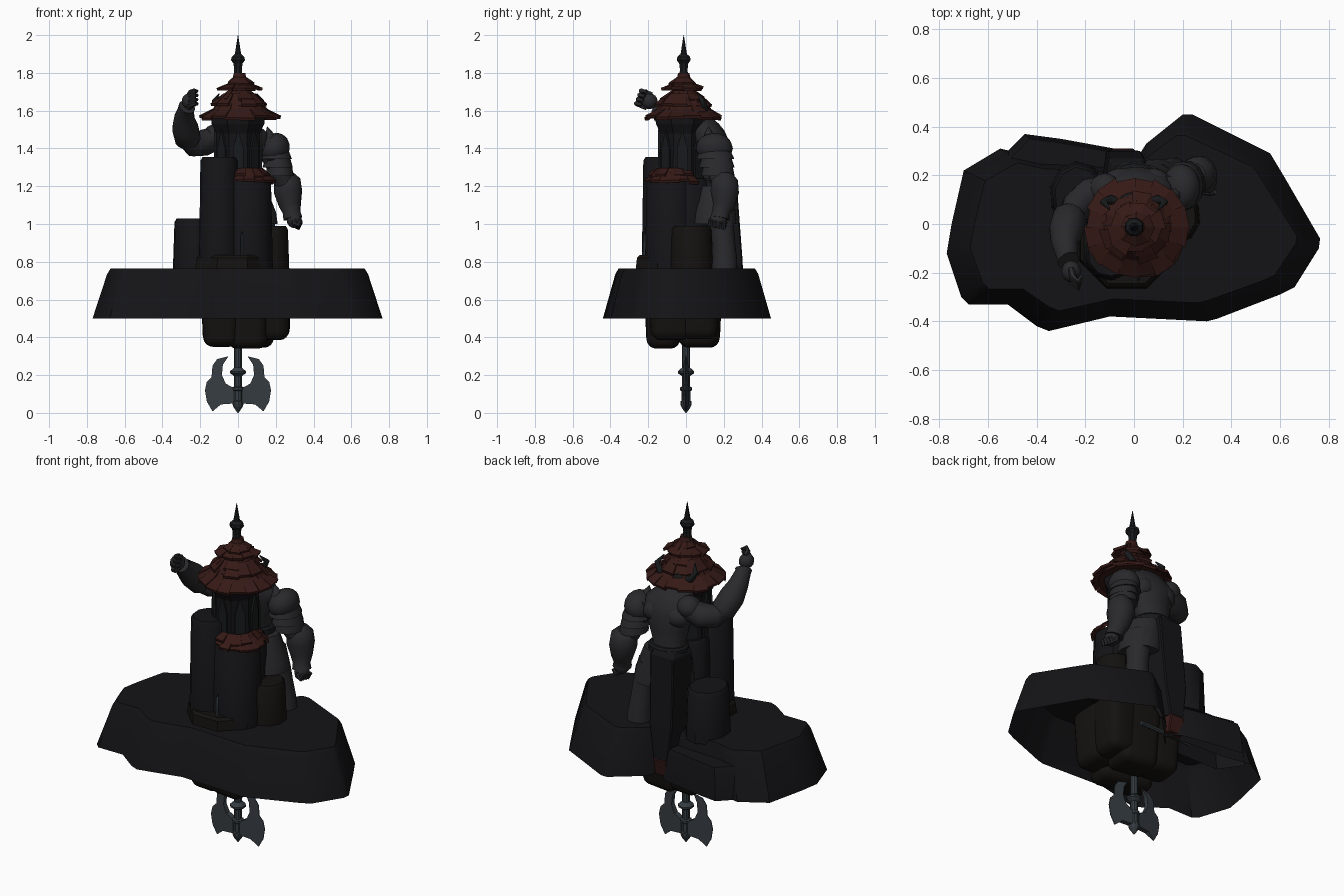
import bpy, bmesh, math, random
from math import sin, cos, pi, radians
from mathutils import Vector
random.seed(4)


def mat(name, c):
    m = bpy.data.materials.new(name)
    m.diffuse_color = (*c, 1)
    return m


STONE = mat("dark_stone", (0.007, 0.0065, 0.008))
ROCK = mat("brown_rock", (0.007, 0.006, 0.005))
ARMOUR = mat("armour", (0.022, 0.022, 0.025))
STEEL = mat("steel", (0.036, 0.046, 0.054))
RED = mat("red_tile", (0.036, 0.010, 0.008))
IRON = mat("iron", (0.009, 0.010, 0.011))


def finish(name, bm, m, smooth=0, bevel=0):
    bmesh.ops.recalc_face_normals(bm, faces=bm.faces)
    if bevel:
        es = [e for e in bm.edges if e.calc_face_angle(0) > radians(30)]
        bmesh.ops.bevel(bm, geom=es, offset=bevel, segments=1, affect='EDGES')
    for f in bm.faces:
        f.smooth = smooth > 0
    for e in bm.edges:
        e.smooth = e.calc_face_angle(0) < radians(smooth)
    me = bpy.data.meshes.new(name)
    bm.to_mesh(me)
    bm.free()
    me.materials.append(m)
    ob = bpy.data.objects.new(name, me)
    bpy.context.collection.objects.link(ob)
    return ob


def add_loft(bm, rings, caps=(True, True)):
    vs = [[bm.verts.new(p) for p in r] for r in rings]
    n = len(vs[0])
    for a, b in zip(vs, vs[1:]):
        for i in range(n):
            bm.faces.new((a[i], a[(i + 1) % n], b[(i + 1) % n], b[i]))
    if caps[0]:
        bm.faces.new(vs[0])
    if caps[1]:
        bm.faces.new(vs[-1])


def loft(name, rings, m, caps=(True, True), smooth=0, bevel=0):
    bm = bmesh.new()
    add_loft(bm, rings, caps)
    return finish(name, bm, m, smooth, bevel)


def ell(x, y, z, rx, ry=None, n=8, rot=0.4):
    ry = ry or rx
    return [(x + rx * cos(rot + 2 * pi * i / n), y + ry * sin(rot + 2 * pi * i / n), z) for i in range(n)]


def lathe(name, x, y, prof, m, n=8, smooth=0):
    return loft(name, [ell(x, y, z, r, n=n) for r, z in prof], m, smooth=smooth)


def tube(name, path, m, n=12, smooth=50):
    P = [Vector(p[:3]) for p in path]
    rings = []
    for i, p in enumerate(P):
        t = (P[min(i + 1, len(P) - 1)] - P[max(i - 1, 0)]).normalized()
        u = t.cross(Vector((0.3, 1, 0.1))).normalized()
        v = t.cross(u)
        rings.append([p + path[i][3] * (u * cos(2 * pi * k / n) + v * sin(2 * pi * k / n)) for k in range(n)])
    return loft(name, rings, m, smooth=smooth)


def ball(name, c, s, m, rot=(0, 0, 0), smooth=60, seg=16):
    bm = bmesh.new()
    bmesh.ops.create_uvsphere(bm, u_segments=seg, v_segments=seg // 2, radius=1)
    ob = finish(name, bm, m, smooth)
    ob.location, ob.scale, ob.rotation_euler = c, s, rot
    return ob


# floating cliff slab: hollow underneath, notched at the back
edge = [(-.77, -.12), (-.75, 0), (-.70, .22), (-.55, .31), (-.42, .28), (-.2, .27), (0, .25), (.05, .33),
        (.2, .45), (.24, .45), (.56, .29), (.62, .19), (.765, -.06), (.76, -.1), (.66, -.26), (.6, -.29),
        (.34, -.39), (.3, -.4), (-.1, -.38), (-.14, -.39), (-.35, -.44), (-.4, -.42), (-.52, -.33),
        (-.68, -.33), (-.71, -.3)]
loft("cliff_slab", [[(x * a, y * b, z) for x, y in edge]
                    for a, b, z in ((1, 1, .5), (.9, .85, .735), (.875, .81, .765))], STONE, (False, True), 40)
low = [(-.54, .28), (-.45, .37), (-.3, .35), (-.08, .31), (0, .24), (-.1, .15), (-.45, .15)]
loft("back_ledge", [[(-.27 + (x + .27) * s, .2 + (y - .2) * s, z) for x, y in low]
                    for s, z in ((1, .5), (.93, .66), (.88, .685))], STONE, (False, True), 40)

# rounded boulders hanging out of the hollow: x, y, lowest z, half sizes
for i, (x, y, z0, a, b) in enumerate(((-.09, -.12, .35, .105, .1), (.05, -.12, .34, .12, .095),
                                      (.19, -.08, .385, .09, .12), (-.09, .08, .36, .105, .11),
                                      (.07, .07, .345, .13, .115), (.195, .07, .39, .088, .11))):
    c = (.73 - z0) / 2
    bm = bmesh.new()
    bmesh.ops.create_cube(bm, size=2)
    for v in bm.verts:
        k = .86 if v.co.z < 0 else 1
        v.co = (v.co.x * a * k, v.co.y * b * k, v.co.z * c)
    bmesh.ops.bevel(bm, geom=bm.edges[:], offset=.05, segments=4, profile=.5, affect='EDGES')
    ob = finish(f"boulder_{i}", bm, ROCK, 40)
    ob.location = (x, y, z0 + c)
    ob.rotation_euler = (0, 0, random.uniform(-.15, .15))
tube("under_bar", [(-.18, .245, .515, .012), (.155, .245, .52, .012)], STEEL, 6, 0)

# hanging axe
lathe("axe_shaft", 0, 0, [(.003, 0), (.024, .03), (.03, .045), (.03, .06), (.024, .065), (.024, .115), (.031, .12),
                          (.031, .135), (.021, .14), (.021, .195), (.043, .21), (.043, .22), (.021, .24),
                          (.021, .6)], STEEL, 10)
half = [(.02, .05), (.09, .045), (.135, .008), (.165, .06), (.175, .12), (.165, .165), (.14, .19), (.135, .25),
        (.11, .285), (.05, .30), (.08, .255), (.085, .2), (.065, .155), (.02, .13)]
thick = [.016, .014, .002, .002, .002, .002, .002, .002, .002, .002, .012, .014, .016, .016]
for s, side in ((-1, "left"), (1, "right")):
    loft(f"axe_blade_{side}", [[(s * x, k * t, z) for (x, z), t in zip(half, thick)] for k in (-1, 1)], STEEL)

# rock columns around the tower: x, y, radii, top height
for name, x, y, r, q, z1, m in (("front_left_column", -.1, -.12, .107, .112, 1.355, STONE),
                                ("back_left_block", -.23, .12, .115, .135, 1.03, STONE),
                                ("right_stump", .165, .03, .107, .112, .99, ROCK),
                                ("front_column", .05, -.08, .135, .135, 1.24, STONE),
                                ("inner_column", 0, .02, .155, .13, 1.24, STONE)):
    loft(name, [ell(x, y, z, k * r, k * q, n=10) for z, k in ((.74, 1.03), (z1 - .02, .95), (z1, .84))], m, smooth=40)
loft("tower_base", [ell(-.03, -.07, z, r, n=8, rot=pi / 8) for z, r in ((.74, .215), (.82, .205), (.835, .19))], ROCK)

# back pillar hanging down from the waist with a red tip
loft("back_pillar", [[(x0, y0, z), (x1, y0, z), (x1 - .02, y1, z), (x0 + .02, y1, z)] for x0, x1, y0, y1, z in
                     ((-.11, .02, .24, .305, .6), (-.135, .05, .14, .3, .8), (-.125, .065, .12, .27, 1.2),
                      (-.105, .055, .12, .25, 1.23))], STONE, bevel=.006)
loft("pillar_red_tip", [[(-.1, .25, z), (.01, .25, z), (.0, y, z), (-.09, y, z)] for z, y in ((.51, .29), (.61, .312))],
     RED, bevel=.005)

# upper tower with pointed panels
lathe("upper_tower", 0, -.02, [(.128, 1.22), (.125, 1.48), (.15, 1.53), (.155, 1.57)], STONE, 8)
for i in range(8):
    a = .4 + 2 * pi * (i + .5) / 8
    u, t = Vector((cos(a), sin(a), 0)), Vector((-sin(a), cos(a), 0))
    c = Vector((0, -.02, 0)) + u * .112
    pts = [(-.03, 1.24), (.03, 1.22), (.028, 1.4), (0, 1.5), (-.028, 1.4)]
    loft(f"tower_panel_{i}", [[c + t * w + u * d + Vector((0, 0, z)) for w, z in pts] for d in (0, .016)], IRON)


# shingled roofs
def shingles(name, x, y, r0, z0, r1, z1, n, a0=0, a1=2 * pi):
    bm = bmesh.new()
    for i in range(n):
        s = a0 + (a1 - a0) * i / n
        e = a0 + (a1 - a0) * (i + 1.08) / n
        j, k = random.uniform(-.018, .008), random.uniform(-.006, .01)
        q = [(r0 + j, z0 + k), (r1, z1), (r1, z1 + .012), (r0 + j + .004, z0 + k + .014)]
        add_loft(bm, [[(x + r * cos(t), y + r * sin(t), z) for r, z in q] for t in (s, e)])
    finish(name, bm, RED)


RX, RY = .008, -.012
lathe("roof_core", RX, RY, [(.18, 1.56), (.13, 1.605), (.09, 1.67), (.055, 1.70), (.07, 1.72), (.04, 1.755),
                            (.03, 1.8)], RED, 14)
for i, (r0, z0, r1, z1, n) in enumerate(((.21, 1.553, .14, 1.6, 16), (.162, 1.575, .115, 1.635, 14),
                                         (.145, 1.615, .085, 1.68, 12), (.115, 1.65, .055, 1.7, 10),
                                         (.116, 1.705, .055, 1.735, 10), (.07, 1.73, .03, 1.77, 8))):
    shingles(f"roof_shingles_{i}", RX, RY, r0, z0, r1, z1, n, i * .3, i * .3 + 2 * pi)
shingles("lower_roof_shingles", .05, -.06, .15, 1.215, .1, 1.265, 8, -2.1, .9)
shingles("lower_roof_upper_row", .04, -.06, .13, 1.245, .09, 1.285, 7, -2.0, .8)
lathe("spire", 0, -.012, [(.04, 1.75), (.024, 1.79), (.022, 1.82), (.026, 1.85), (.04, 1.868), (.036, 1.885),
                          (.018, 1.9), (.001, 2.0)], IRON, 8)

# warrior torso, waist and skirt
loft("torso", [ell(x, y, z, a, b, 16) for x, y, z, a, b in
               ((0, .16, 1.18, .1, .08), (0, .155, 1.25, .095, .078), (.01, .145, 1.33, .12, .085),
                (.01, .14, 1.42, .155, .095), (.01, .12, 1.48, .15, .09), (0, .1, 1.53, .1, .075),
                (0, .08, 1.56, .07, .06))], ARMOUR, smooth=60)
for s in (-1, 1):
    ball("back_plate", (.01 + s * .07, .16, 1.41), (.075, .07, .065), ARMOUR, (0, s * .3, 0))
loft("belt", [ell(0, .16, z, r, r * .85, 16) for z, r in ((1.19, .105), (1.2, .115), (1.23, .115), (1.24, .105))], IRON)
loft("skirt", [ell(x, .15, z, a, b, 14) for x, z, a, b in
               ((.09, 1.0, .12, .12), (.08, 1.06, .122, .115), (.04, 1.2, .108, .095))], ARMOUR, smooth=30)
ball("head", (-.01, .06, 1.58), (.07, .075, .08), IRON)
for s in (-1, 1):
    tube("horn", [(s * .05, .08, 1.6, .022), (s * .1, .1, 1.61, .02), (s * .125, .09, 1.65, .015),
                  (s * .1, .06, 1.69, .003)], IRON, 8)
tube("left_leg", [(.1, .17, 1.1, .08), (.135, .19, .98, .065), (.145, .2, .9, .062), (.155, .205, .82, .066),
                  (.16, .205, .75, .07)], ARMOUR)
tube("right_leg", [(-.05, .13, 1.15, .07), (-.07, .12, .95, .065), (-.08, .12, .75, .065)], ARMOUR)

# lowered arm
tube("left_upper_arm", [(.14, .14, 1.43, .06), (.2, .16, 1.34, .066), (.235, .18, 1.24, .055), (.26, .19, 1.2, .05)],
     ARMOUR)
tube("left_forearm", [(.25, .205, 1.26, .045), (.26, .205, 1.23, .072), (.265, .205, 1.17, .077),
                      (.275, .2, 1.1, .06), (.285, .185, 1.06, .047), (.29, .18, 1.03, .052)], ARMOUR)
# raised arm
tube("right_upper_arm", [(-.1, .14, 1.46, .06), (-.18, .12, 1.43, .07), (-.24, .07, 1.42, .063),
                         (-.265, .03, 1.44, .05)], ARMOUR)
tube("right_forearm", [(-.25, .06, 1.42, .04), (-.265, .03, 1.45, .07), (-.28, -.03, 1.51, .07),
                       (-.285, -.08, 1.56, .055), (-.275, -.14, 1.61, .042), (-.27, -.15, 1.62, .046)], ARMOUR)

# fists: palm plus curled fingers
for side, c, d in (("left", Vector((.298, .17, 1.02)), Vector((0, -.005, -.025))),
                   ("right", Vector((-.258, -.195, 1.65)), Vector((.008, -.042, .016)))):
    ball(f"{side}_palm", c, (.04, .045, .042), ARMOUR)
    side_dir = d.cross(Vector((1, 0, 0))).normalized()
    for k in range(4):
        b = c + side_dir * (k - 1.5) * .024
        tube(f"{side}_finger_{k}", [(*b, .015), (*(b + d * .8), .015), (*(b + d * 1.3 + Vector((.02, 0, 0))), .014),
                                    (*(b + d * .6 + Vector((.035, 0, .01))), .01)], ARMOUR, 6)

# shoulder guards with overlapping plates
ball("left_shoulder_guard", (.195, .15, 1.4), (.076, .098, .085), ARMOUR, (0, .55, 0))
for k in range(3):
    loft(f"left_shoulder_plate_{k}", [ell(.2 + k * .01, .155 + k * .007, 1.395 - k * .045 + dz, r, r * 1.2, 14)
                                      for dz, r in ((-.05, .085 - k * .005), (0, .066))], ARMOUR, smooth=30)
tube("left_shoulder_spike", [(.17, .12, 1.43, .04), (.165, .12, 1.48, .022), (.155, .12, 1.515, .002)], ARMOUR, 8)
ball("right_shoulder_guard", (-.12, .14, 1.47), (.068, .07, .06), ARMOUR, (0, -.3, 0))

# small sword leaning on the tower front
tube("small_sword", [(.02, -.225, .83, .008), (.02, -.22, .93, .008), (.02, -.215, .96, .001)], STEEL, 4, 0)
